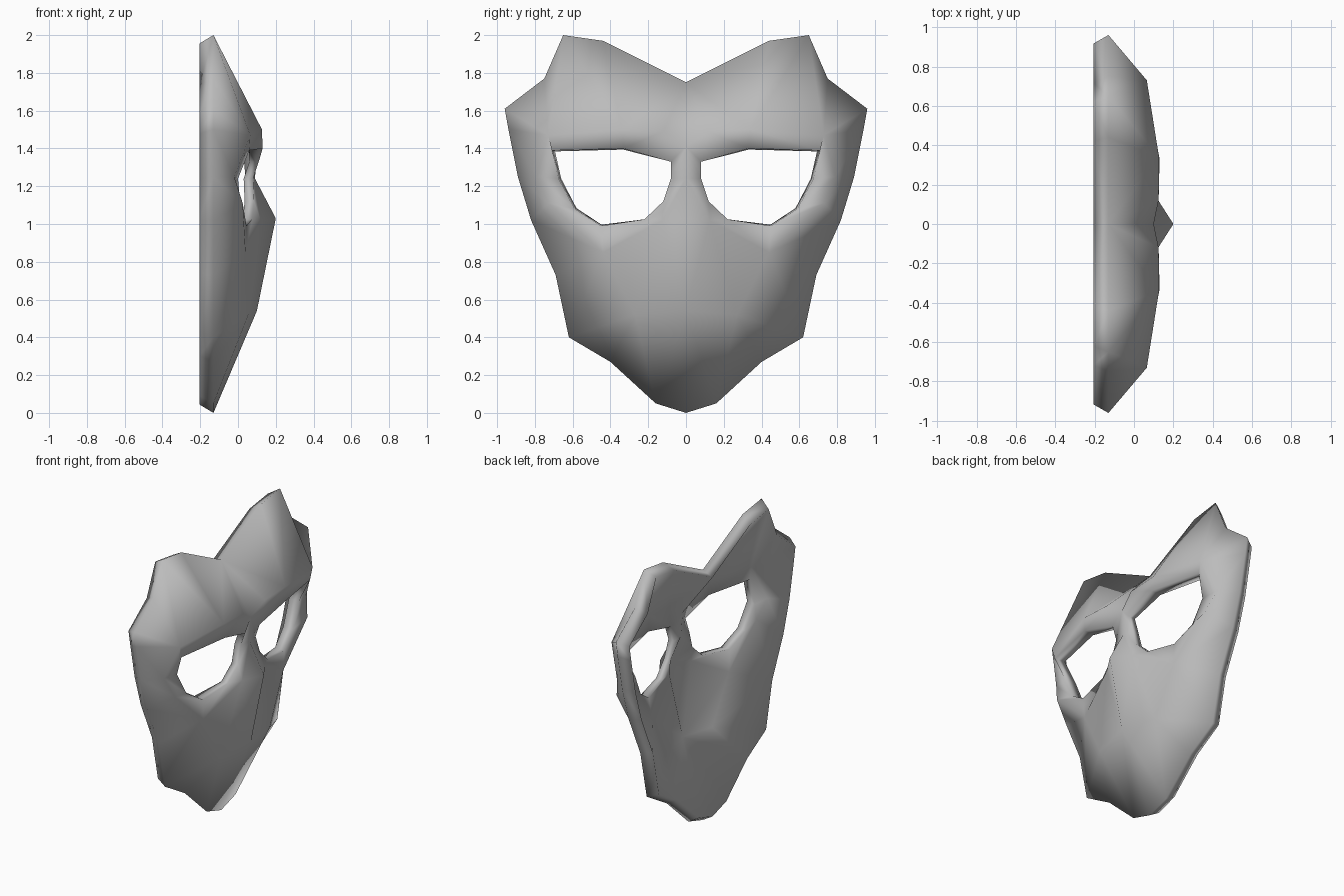
import bpy, bmesh

if "Cube" in bpy.data.objects:
    bpy.data.objects.remove(bpy.data.objects["Cube"])

# Right half of the mask front: name -> (y, z, depth x)
RIM_X, BACK_X = -0.13, -0.205
rim = [(0, 1.75), (.44, 1.97), (.65, 2), (.75, 1.77), (.96, 1.61), (.94, 1.5), (.89, 1.25),
       (.82, 1.02), (.69, .73), (.62, .4), (.4, .27), (.16, .05), (0, 0)]
eye = [(.08, 1.33, .11), (.33, 1.4, .13), (.71, 1.39, .06), (.675, 1.24, .0), (.59, 1.08, .015),
       (.45, .99, .045), (.22, 1.025, .075), (.12, 1.12, .085), (.08, 1.24, .08)]
inner = {
    "B0": (0, 1.41, .1), "D0": (.12, 1.49, .125), "B1": (.34, 1.5, .127), "B2": (.73, 1.47, .065),  # brow
    "C0": (.79, 1.25, -.02), "C1": (.73, 1.11, .025), "C2": (.44, .85, .04),  # cheek
    "N0": (0, 1.24, .09), "N1": (0, 1.03, .2), "N2": (.125, 1.02, .12),       # nose
    "M0": (0, .54, .1), "M1": (.27, .52, .055),                               # mouth area
}
faces = """R0 B0 D0/R0 D0 B1 R1/R1 B1 R2/R2 B1 B2/R2 B2 R3/R3 B2 R4/R4 B2 R5/B0 N0 E8 E0/B0 E0 D0
D0 E0 E1 B1/B1 E1 E2 B2
B2 E2 E3 C0/R5 B2 C0 R6/C0 E3 E4 C1/R6 C0 C1 R7/C1 E4 E5 C2/R7 C1 C2 R8/C2 E5 E6 N2/N2 E6 E7
N2 E7 N0 N1/N0 E7 E8/N1 M0 N2/N2 M0 M1 C2/C2 M1 R9 R8/M1 R10 R9/M1 M0 R11 R10/M0 R12 R11"""

front = {f"R{i}": (RIM_X, y, z) for i, (y, z) in enumerate(rim)}
front.update({f"E{i}": (x, y, z) for i, (y, z, x) in enumerate(eye)})
front.update({k: (x, y, z) for k, (y, z, x) in inner.items()})


def back_point(name, p):
    """Matching point on the inside of the shell."""
    x, y, z = p
    if name[0] == "R":
        return BACK_X, y * .955, 1 + (z - 1) * .955
    if name in ("E1", "E2", "E3", "E4", "E5"):
        return x - .07, .38 + (y - .38) * .95, 1.2 + (z - 1.2) * .97
    if name[0] == "E" or name == "N0":
        return x - .05, y, z
    return x - .075, y * .965, z


bm = bmesh.new()
for side in (1, -1):
    def add(p):
        return bm.verts.new((p[0], p[1] * side, p[2]))
    vf = {k: add(p) for k, p in front.items()}
    vb = {k: add(back_point(k, p)) for k, p in front.items()}
    # front and inside skins
    for row in faces.replace("\n", "/").split("/"):
        names = row.split()
        bm.faces.new([vf[n] for n in names])
        bm.faces.new([vb[n] for n in reversed(names)])
    # outer rim wall and eye hole wall
    loops = [(f"R{i}", f"R{i + 1}") for i in range(12)]
    loops += [(f"E{i}", f"E{(i + 1) % 9}") for i in range(9)]
    for a, b in loops:
        bm.faces.new((vf[a], vf[b], vb[b], vb[a]))

bmesh.ops.remove_doubles(bm, verts=bm.verts, dist=.001)
bmesh.ops.recalc_face_normals(bm, faces=bm.faces)
for f in bm.faces:
    f.smooth = True

mesh = bpy.data.meshes.new("face_mask")
bm.to_mesh(mesh)
bm.free()
mask = bpy.data.objects.new("face_mask", mesh)
bpy.context.collection.objects.link(mask)

# single grey colour
grey = bpy.data.materials.new("plain grey")
grey.diffuse_color = (.5, .5, .5, 1)
grey.use_nodes = True
grey.node_tree.nodes["Principled BSDF"].inputs["Base Color"].default_value = grey.diffuse_color
mesh.materials.append(grey)
